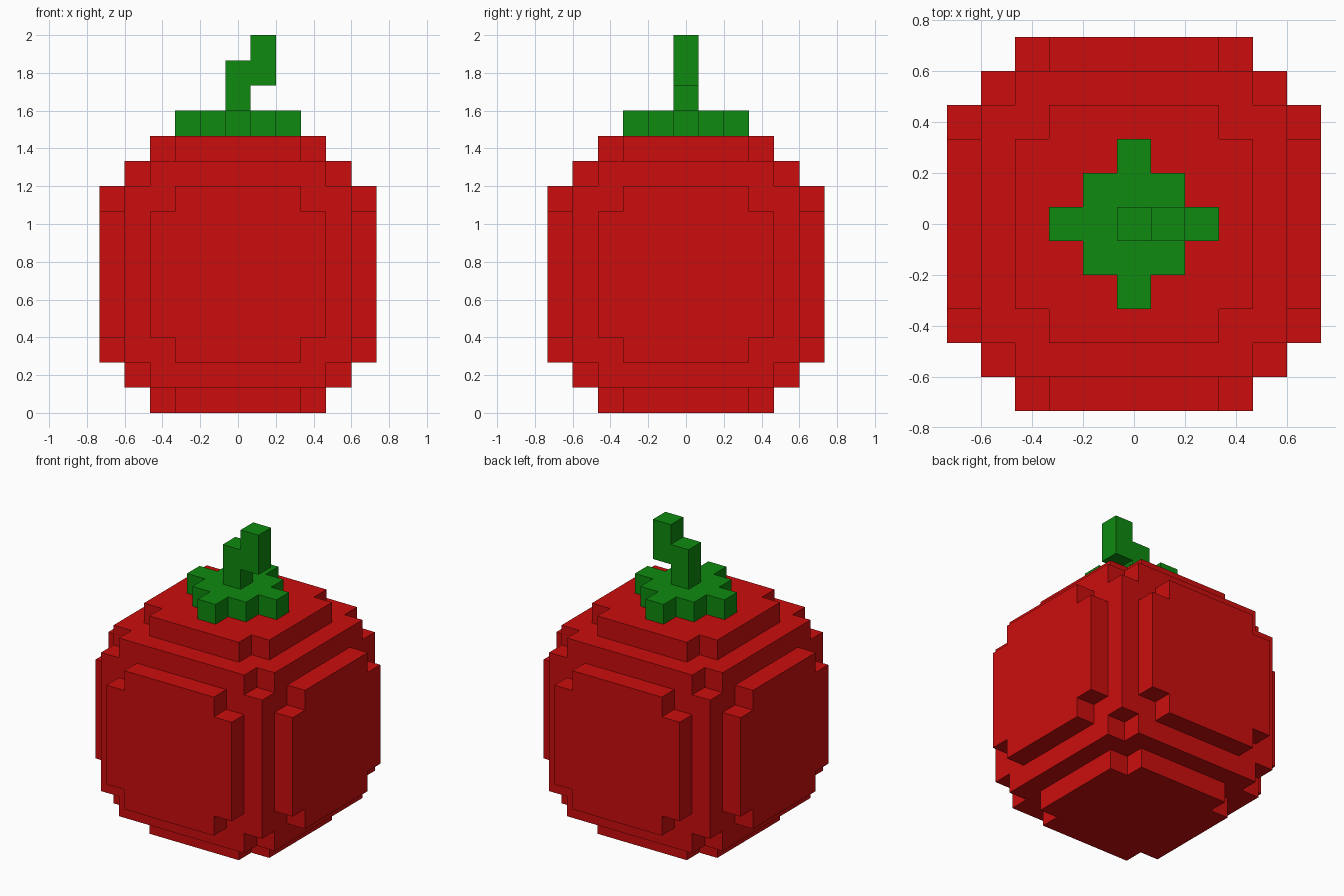
import bpy
import bmesh
from mathutils import Vector

if "Cube" in bpy.data.objects:
    bpy.data.objects.remove(bpy.data.objects["Cube"])

U = 2 / 15  # size of one block


def material(name, rgb):
    m = bpy.data.materials.new(name)
    m.diffuse_color = (*rgb, 1)
    m.use_nodes = True
    m.node_tree.nodes["Principled BSDF"].inputs["Base Color"].default_value = m.diffuse_color
    return m


def block_part(name, cuts, filled, mat):
    """Closed outer skin of the filled cells in a grid with the given cut planes (in blocks)."""
    bm = bmesh.new()
    verts = {}

    def vert(idx):
        if idx not in verts:
            verts[idx] = bm.verts.new(Vector(cuts[a][idx[a]] for a in range(3)) * U)
        return verts[idx]

    size = [len(c) - 1 for c in cuts]
    cells = {(i, j, k) for i in range(size[0]) for j in range(size[1])
             for k in range(size[2]) if filled(i, j, k)}
    for cell in cells:
        for axis in range(3):
            b, c = (axis + 1) % 3, (axis + 2) % 3
            for side in (0, 1):
                near = list(cell)
                near[axis] += 2 * side - 1
                if tuple(near) in cells:
                    continue
                ring = []
                for db, dc in ((0, 0), (1, 0), (1, 1), (0, 1)):
                    p = list(cell)
                    p[axis] += side
                    p[b] += db
                    p[c] += dc
                    ring.append(vert(tuple(p)))
                bm.faces.new(ring if side else ring[::-1])
    mesh = bpy.data.meshes.new(name)
    bm.to_mesh(mesh)
    bm.free()
    mesh.materials.append(mat)
    obj = bpy.data.objects.new(name, mesh)
    bpy.context.collection.objects.link(obj)
    return obj


red = material("red skin", (0.6, 0.004, 0.004))
green = material("leaf green", (0.0044, 0.254, 0.0052))


# Fruit body: a cube with notched corners and a corner-cut plate on all six sides
def in_body(i, j, k):
    lo, mid, hi = sorted(abs(n - 3) for n in (i, j, k))
    if hi == 3:
        return lo + mid < 2
    return lo + mid + hi < 6


span = [-5.5, -4.5, -3.5, -2.5, 2.5, 3.5, 4.5, 5.5]
block_part("fruit_body", (span, span, [s + 5.5 for s in span]), in_body, red)


# Leaf crown: a square with one pointed arm on each side
def in_crown(i, j, k):
    x, y = abs(i - 2), abs(j - 2)
    return max(x, y) < 2 or min(x, y) == 0


leaf = [-2.5, -1.5, -0.5, 0.5, 1.5, 2.5]
block_part("leaf_crown", (leaf, leaf, [11, 12]), in_crown, green)

# Stem: upright post that steps sideways to a raised tip
block_part("stem", ([-0.5, 0.5, 1.5], [-0.5, 0.5], [12, 13, 14, 15]),
           lambda i, j, k: k - i in (0, 1), green)
